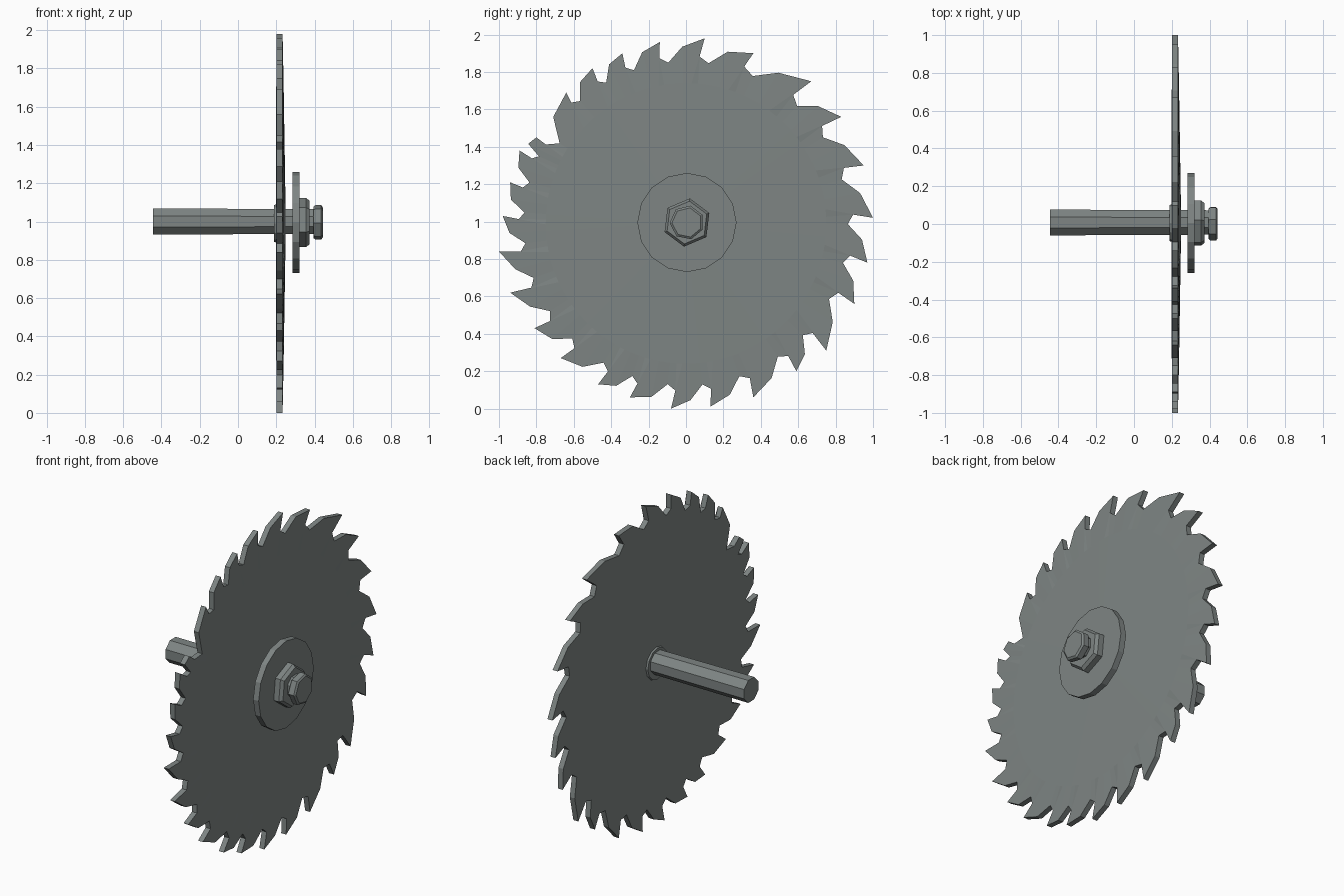
import bpy, bmesh, math

if "Cube" in bpy.data.objects:
    bpy.data.objects.remove(bpy.data.objects["Cube"])

steel = bpy.data.materials.new("steel grey")
steel.diffuse_color = (0.21, 0.235, 0.23, 1)
steel.use_nodes = True
steel.node_tree.nodes["Principled BSDF"].inputs["Base Color"].default_value = steel.diffuse_color
CY, CZ = 0.005, 0.99


def finish(name, bm):
    bmesh.ops.recalc_face_normals(bm, faces=bm.faces)
    mesh = bpy.data.meshes.new(name)
    bm.to_mesh(mesh)
    bm.free()
    mesh.materials.append(steel)
    ob = bpy.data.objects.new(name, mesh)
    bpy.context.collection.objects.link(ob)


def prism(name, sides, turn, rings, cy=CY, cz=CZ):
    """Faceted solid along x; rings are (x, radius) pairs."""
    bm = bmesh.new()
    loops = []
    for x, r in rings:
        loops.append([bm.verts.new((x, cy + r * math.sin(turn + math.tau * i / sides),
                                    cz + r * math.cos(turn + math.tau * i / sides)))
                      for i in range(sides)])
    for a, b in zip(loops, loops[1:]):
        for i in range(sides):
            j = (i + 1) % sides
            bm.faces.new((a[i], a[j], b[j], b[i]))
    bm.faces.new(loops[0])
    bm.faces.new(loops[-1])
    finish(name, bm)


# Tooth tips (y, z), clockwise from the top
tips = [(0.10, 1.98), (0.36, 1.90), (0.67, 1.75), (0.83, 1.56), (0.95, 1.30), (1.0, 1.02),
        (0.97, 0.78), (0.90, 0.56), (0.75, 0.31), (0.59, 0.20), (0.36, 0.06), (0.13, 0.01),
        (-0.08, 0.0), (-0.30, 0.06), (-0.47, 0.13), (-0.67, 0.27), (-0.81, 0.43),
        (-0.94, 0.62), (-1.0, 0.84), (-0.98, 1.03), (-0.94, 1.21), (-0.89, 1.38),
        (-0.80, 1.45), (-0.64, 1.69), (-0.50, 1.82), (-0.34, 1.90), (-0.14, 1.96)]
DEEP = 22                      # the one gullet cut deeper than the others
INNER = 0.75
angles = [math.atan2(y, z - CZ) for y, z in tips]
outline, inner = [], []        # (angle, radius) and matching inner angles
for k, (y, z) in enumerate(tips):
    a = angles[k]
    gap = (angles[(k + 1) % len(tips)] - a) % math.tau
    prev = (a - angles[k - 1]) % math.tau
    deep = k == DEEP
    outline += [(a, math.hypot(y, z - CZ)),
                (a - 0.08 * prev, 0.86 if deep else 0.895),
                (a + 0.14 * gap, 0.80 if deep else 0.865),
                (a + 0.5 * gap, 0.91 if deep else 0.945)]
    inner += [a - 0.25 * prev, a - 0.06 * prev, a + 0.14 * gap, a + 0.5 * gap]

# Saw blade: toothed rim, flat back, slightly domed outer face
bm = bmesh.new()
sides = []
for rim_x, mid_x, hub_x in ((0.20, 0.20, 0.197), (0.233, 0.238, 0.25)):
    rim = [bm.verts.new((rim_x, r * math.sin(a), CZ + r * math.cos(a))) for a, r in outline]
    mid = [bm.verts.new((mid_x, INNER * math.sin(a), CZ + INNER * math.cos(a))) for a in inner]
    hub = bm.verts.new((hub_x, 0, CZ))
    n = len(rim)
    for i in range(n):
        j = (i + 1) % n
        bm.faces.new((rim[i], rim[j], mid[j], mid[i]))
        bm.faces.new((mid[i], mid[j], hub))
    sides.append(rim)
for i in range(n):
    j = (i + 1) % n
    bm.faces.new((sides[0][i], sides[0][j], sides[1][j], sides[1][i]))
finish("saw_blade", bm)

# Axle, back collar, washer, nut and end cap
prism("axle", 8, math.pi / 8, [(-0.445, 0.074), (0.41, 0.07)], cy=0.008, cz=1.0)
prism("back_collar", 12, 0, [(0.187, 0.095), (0.20, 0.10)])
prism("washer", 16, 0, [(0.284, 0.265), (0.321, 0.265)], cz=0.995)
prism("nut", 6, 0.12, [(0.32, 0.13), (0.355, 0.13), (0.373, 0.115)], cz=0.995)
prism("end_cap", 7, 0.2, [(0.395, 0.085), (0.405, 0.092), (0.435, 0.092), (0.443, 0.08)], cz=0.995)
